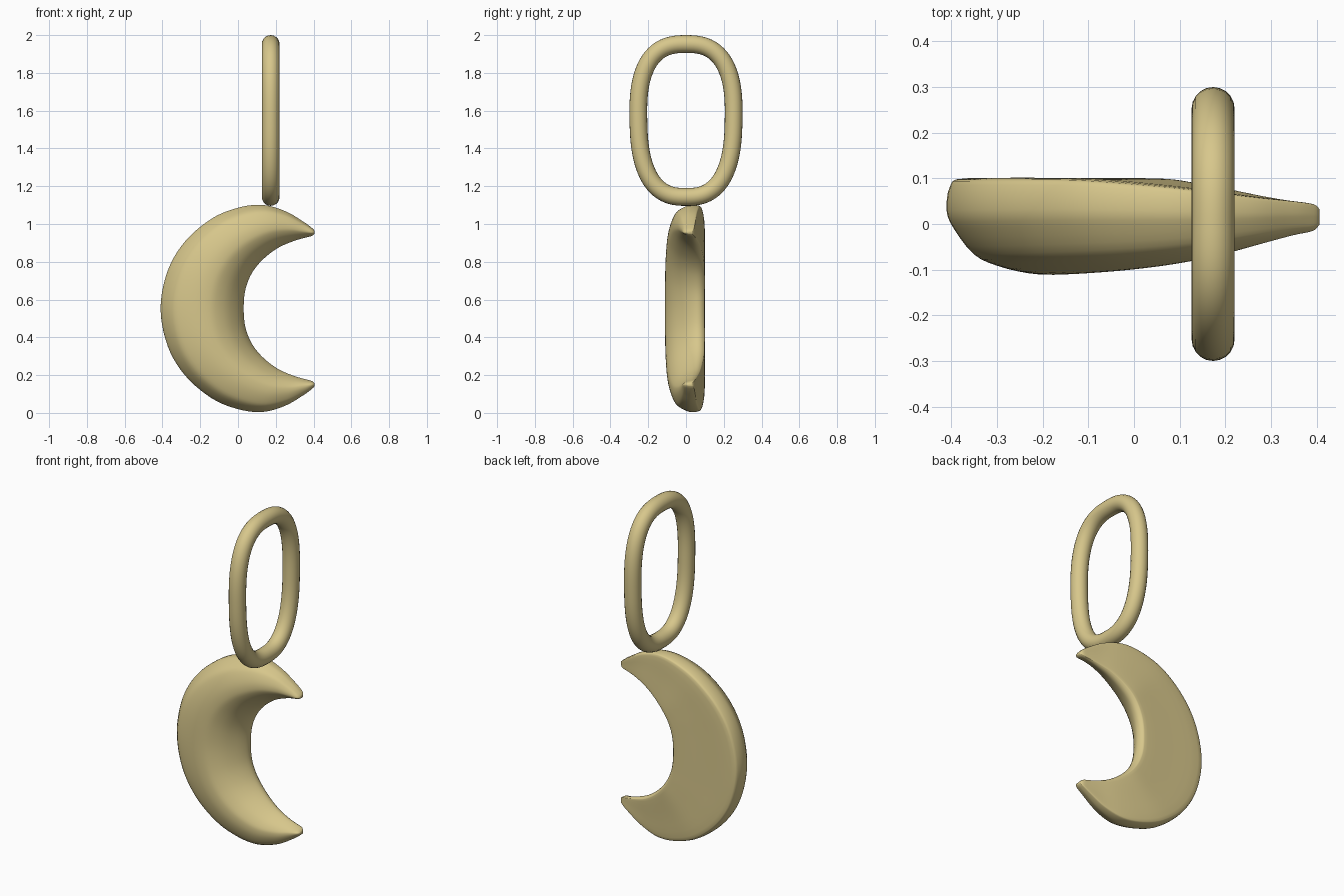
import bpy, bmesh, math
from mathutils import Vector

cube = bpy.data.objects.get("Cube")
if cube:
    bpy.data.objects.remove(cube, do_unlink=True)

gold = bpy.data.materials.new("pale_gold")
gold.use_nodes = True
gold.diffuse_color = (0.68, 0.57, 0.26, 1)
gold.node_tree.nodes["Principled BSDF"].inputs["Base Color"].default_value = gold.diffuse_color


def spline(points, steps, closed=False):
    """Smooth curve through points of any dimension."""
    pts = [Vector(p) for p in points]
    n = len(pts)
    pick = (lambda i: pts[i % n]) if closed else (lambda i: pts[min(max(i, 0), n - 1)])
    out = []
    for i in range(n if closed else n - 1):
        a, b, c, d = (pick(i + k) for k in (-1, 0, 1, 2))
        for s in range(steps):
            t = s / steps
            out.append(b + (c - a) * (t / 2) + (a * 2 - b * 5 + c * 4 - d) * (t * t / 2)
                       + (b * 3 - a - c * 3 + d) * (t ** 3 / 2))
    return out if closed else out + [pts[-1]]


def loft(name, rings, closed):
    """Skin a row of equal rings, capping the ends when open."""
    bm = bmesh.new()
    rows = [[bm.verts.new(p) for p in ring] for ring in rings]
    n = len(rows[0])
    pairs = list(zip(rows, rows[1:])) + ([(rows[-1], rows[0])] if closed else [])
    for a, b in pairs:
        for i in range(n):
            j = (i + 1) % n
            bm.faces.new((a[i], a[j], b[j], b[i]))
    if not closed:
        bm.faces.new(rows[0])
        bm.faces.new(rows[-1])
    bmesh.ops.recalc_face_normals(bm, faces=bm.faces)
    for f in bm.faces:
        f.smooth = True
    mesh = bpy.data.meshes.new(name)
    bm.to_mesh(mesh)
    bm.free()
    mesh.materials.append(gold)
    obj = bpy.data.objects.new(name, mesh)
    bpy.context.collection.objects.link(obj)
    return obj


# Crescent stations from middle to tip: outer x, z, inner x, z, back y, front y
upper = [
    (-.41, 0, .03, 0, .10, -.11), (-.372, .2, .037, .09, .10, -.11),
    (-.28, .355, .062, .165, .10, -.107), (-.14, .475, .10, .225, .098, -.10),
    (.0, .533, .155, .28, .088, -.088), (.13, .548, .22, .325, .075, -.07),
    (.25, .515, .29, .355, .06, -.045), (.345, .46, .345, .372, .05, -.025),
    (.393, .425, .388, .383, .043, -.015), (.406, .41, .404, .394, .032, -.002),
]
lower = [(a, -b, c, -d, e, f) for a, b, c, d, e, f in upper[:0:-1]]

# Cross-section: share of width from the outer edge, share of depth from the back
section = spline([
    (0, .33), (.035, .52), (.135, .79), (.25, .91), (.41, .99), (.55, 1),
    (.66, .95), (.8, .78), (.92, .52), (.985, .3), (1, .15), (.97, .03),
    (.9, 0), (.5, 0), (.1, 0), (.02, .07)], 3, closed=True)

mid_z = 0.553
rings = []
for ox, oz, ix, iz, back, front in spline(lower + upper, 5):
    rings.append([(ox + (ix - ox) * f, back + (front - back) * g,
                   mid_z + oz + (iz - oz) * f) for f, g in section])
loft("crescent_pendant", rings, False)


# Hanging loop: rounded oblong tube standing across the crescent
def loop_point(t):
    c, s = math.cos(t), math.sin(t)
    power = 2 / 2.6
    y = 0.252 * math.copysign(abs(c) ** power, c)
    z = 0.405 * math.copysign(abs(s) ** power, s)
    return Vector((0.173, y * (1 + 0.08 * z), 1.548 + z))


count, sides, radius = 96, 20, 0.047
path = [loop_point(math.tau * (i + 0.5) / count) for i in range(count)]
side = Vector((1, 0, 0))
rings = []
for i, p in enumerate(path):
    out = (path[(i + 1) % count] - path[i - 1]).normalized().cross(side)
    rings.append([p + (side * math.cos(a) + out * math.sin(a)) * radius
                  for a in (math.tau * k / sides for k in range(sides))])
loft("hanging_loop", rings, True)
